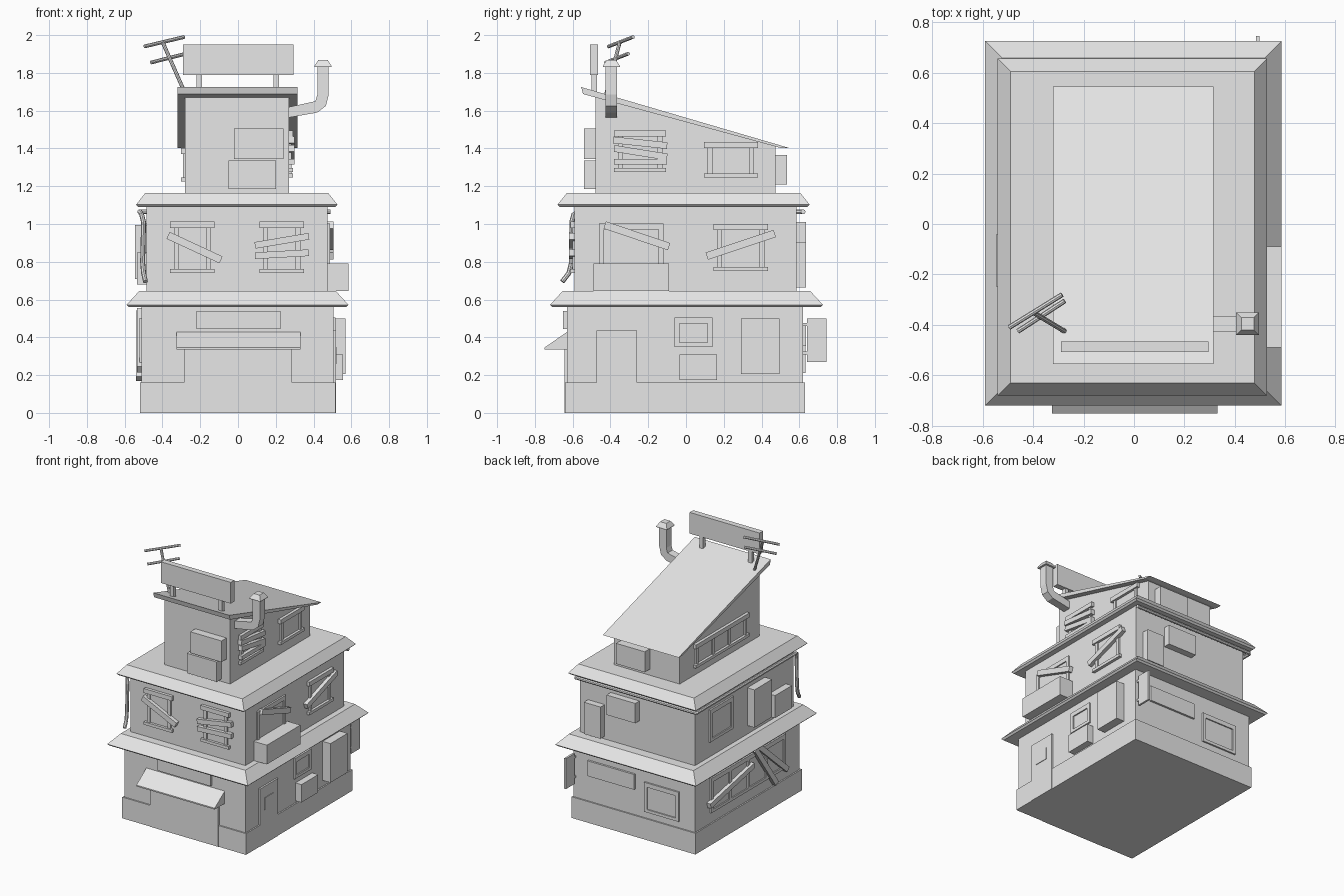
import bpy, bmesh, math
from mathutils import Vector

if "Cube" in bpy.data.objects:
    bpy.data.objects.remove(bpy.data.objects["Cube"], do_unlink=True)

grey = bpy.data.materials.new("plain_grey")
grey.use_nodes = True
grey.diffuse_color = (0.8, 0.8, 0.8, 1)
grey.node_tree.nodes["Principled BSDF"].inputs["Base Color"].default_value = (0.8, 0.8, 0.8, 1)


def finish(name, bm):
    bmesh.ops.recalc_face_normals(bm, faces=bm.faces[:])
    mesh = bpy.data.meshes.new(name)
    bm.to_mesh(mesh)
    bm.free()
    mesh.materials.append(grey)
    obj = bpy.data.objects.new(name, mesh)
    bpy.context.collection.objects.link(obj)
    return obj


def loft(name, rings):
    """Join matching loops of points and cap both ends."""
    bm = bmesh.new()
    loops = [[bm.verts.new(p) for p in ring] for ring in rings]
    n = len(loops[0])
    for a, b in zip(loops, loops[1:]):
        for i in range(n):
            j = (i + 1) % n
            bm.faces.new((a[i], a[j], b[j], b[i]))
    bm.faces.new(loops[0])
    bm.faces.new(loops[-1])
    return finish(name, bm)


def rect(u0, u1, z0, z1):
    return [(u0, z0), (u1, z0), (u1, z1), (u0, z1)]


def prism(name, axis, outline, a, b):
    """Extrude a (horizontal, z) outline along x or y from a to b."""
    def at(t):
        return [(t, u, z) if axis == "x" else (u, t, z) for u, z in outline]
    return loft(name, [at(a), at(b)])


def box(name, x0, x1, y0, y1, z0, z1):
    return prism(name, "y", rect(x0, x1, z0, z1), y0, y1)


def tube(name, points, radius, sides=8):
    pts = [Vector(p) for p in points]
    rings = []
    for i, p in enumerate(pts):
        d = (pts[min(i + 1, len(pts) - 1)] - pts[max(i - 1, 0)]).normalized()
        ref = Vector((0.3, 0.2, 1)) if abs(d.z) < 0.8 else Vector((1, -1, 0))
        s = d.cross(ref).normalized()
        t = d.cross(s)
        ring = [2 * math.pi * k / sides for k in range(sides)]
        rings.append([p + radius * (math.cos(q) * s + math.sin(q) * t) for q in ring])
    return loft(name, rings)


# Wall planes: (axis, outward sign, position)
WALL = {
    "ground_front": ("y", -1, 0.63), "ground_back": ("y", 1, 0.62),
    "ground_left": ("x", 1, 0.505), "ground_right": ("x", -1, 0.51),
    "middle_front": ("y", -1, 0.59), "middle_back": ("y", 1, 0.585),
    "middle_left": ("x", 1, 0.475), "middle_right": ("x", -1, 0.485),
    "top_front": ("y", -1, 0.48), "top_back": ("y", 1, 0.475),
    "top_left": ("x", 1, 0.27), "top_right": ("x", -1, 0.28),
}


def mount(name, wall, outline, depth):
    axis, sign, pos = WALL[wall]
    return prism(f"{wall}_{name}", axis, outline, sign * (pos - 0.005), sign * (pos + depth))


def board(wall, start, end, width=0.04, depth=0.03):
    a, b = Vector(start), Vector(end)
    d = (b - a).normalized()
    n = Vector((-d.y, d.x)) * width / 2
    mount("board", wall, [a - n, b - n, b + n, a + n], depth)


def window(wall, u0, u1, z0, z1, bars=0, ledges=True):
    mount("window_pane", wall, rect(u0, u1, z0, z1), 0.003)
    w = 0.025
    for i in range(bars + 2):
        u = u0 + (u1 - u0 - w) * i / (bars + 1)
        mount("window_bar", wall, rect(u, u + w, z0, z1), 0.012)
    over = 0.02 if ledges else 0
    for z, h in ((z0 - 0.01, 0.022), (z1 - 0.03, 0.033)):
        mount("window_ledge", wall, rect(u0 - over, u1 + over, z, z + h), 0.022 if ledges else 0.012)


def skirt_roof(name, x0, x1, y0, y1, low, high, inset):
    def ring(i, z):
        return [(x0 + i, y0 + i, z), (x1 - i, y0 + i, z), (x1 - i, y1 - i, z), (x0 + i, y1 - i, z)]
    loft(name, [ring(0.012, low), ring(0, low + 0.012), ring(inset, high)])


# Storeys and roofs
box("plinth", -0.52, 0.515, -0.64, 0.63, 0, 0.16)
box("ground_floor", -0.51, 0.505, -0.63, 0.62, 0.16, 0.57)
skirt_roof("lower_roof", -0.59, 0.585, -0.72, 0.725, 0.56, 0.645, 0.067)
box("middle_floor", -0.485, 0.475, -0.59, 0.585, 0.64, 1.1)
skirt_roof("upper_roof", -0.54, 0.527, -0.68, 0.655, 1.09, 1.165, 0.05)
prism("top_floor", "x", [(-0.48, 1.16), (0.475, 1.16), (0.475, 1.41), (-0.48, 1.685)], -0.28, 0.27)
prism("sloped_roof", "x", [(-0.545, 1.688), (0.5, 1.403), (0.545, 1.403), (-0.555, 1.725)], -0.32, 0.315)

# Shop front
mount("shutter", "ground_front", rect(-0.285, 0.285, 0, 0.36), 0.013)
mount("sign", "ground_front", rect(-0.22, 0.225, 0.445, 0.54), 0.02)
prism("awning", "x", [(-0.625, 0.335), (-0.75, 0.335), (-0.75, 0.345), (-0.625, 0.432)], -0.325, 0.33)

# Ground floor, left wall: door, window, boxes
mount("door", "ground_left", rect(-0.475, -0.26, 0, 0.435), 0.013)
mount("door_window", "ground_left", rect(-0.425, -0.315, 0.26, 0.35), 0.017)
window("ground_left", -0.06, 0.14, 0.36, 0.503, ledges=False)
mount("low_box", "ground_left", rect(-0.035, 0.165, 0.175, 0.31), 0.05)
mount("tall_box", "ground_left", rect(0.29, 0.495, 0.205, 0.5), 0.065)

# Ground floor, back wall: window, panel, hanging sign
window("ground_back", -0.38, -0.09, 0.22, 0.43, ledges=False)
mount("panel", "ground_back", rect(-0.01, 0.38, 0.355, 0.47), 0.015)
box("hanging_sign", 0.483, 0.498, 0.64, 0.745, 0.27, 0.5)
for z in (0.31, 0.46):
    box("sign_bracket", 0.486, 0.495, 0.61, 0.65, z, z + 0.015)

# Ground floor, right wall: wide boarded window
window("ground_right", -0.45, 0.44, 0.25, 0.5, bars=3, ledges=False)
board("ground_right", (0.475, 0.31), (-0.05, 0.42))
board("ground_right", (-0.11, 0.54), (-0.46, 0.23), depth=0.025)
board("ground_right", (-0.07, 0.53), (-0.32, 0.18))

# Middle floor, front windows
for u in (-0.34, 0.135):
    window("middle_front", u, u + 0.195, 0.75, 1.01)
board("middle_front", (-0.37, 0.94), (-0.09, 0.81))
board("middle_front", (0.09, 0.887), (0.375, 0.935), 0.035)
board("middle_front", (0.09, 0.832), (0.375, 0.848), 0.035)

# Middle floor, left wall: balcony opening and boarded window
window("middle_left", -0.46, -0.12, 0.66, 1.0, ledges=False)
mount("balcony", "middle_left", rect(-0.49, -0.09, 0.645, 0.79), 0.11)
board("middle_left", (-0.43, 0.995), (-0.09, 0.88))
window("middle_left", 0.165, 0.415, 0.76, 0.997)
board("middle_left", (0.11, 0.83), (0.47, 0.95))

# Middle floor, back and right wall boxes
mount("tall_box", "middle_back", rect(0.27, 0.41, 0.665, 0.905), 0.05)
mount("wide_box", "middle_back", rect(-0.02, 0.22, 0.86, 1.01), 0.05)
window("middle_right", 0.14, 0.42, 0.77, 1.0, ledges=False)
mount("tall_box", "middle_right", rect(-0.25, -0.04, 0.71, 0.995), 0.06)
mount("small_box", "middle_right", rect(-0.5, -0.3, 0.68, 0.85), 0.05)

# Top floor fittings
mount("upper_plate", "top_front", rect(-0.02, 0.24, 1.345, 1.505), 0.06)
mount("lower_plate", "top_front", rect(-0.05, 0.2, 1.185, 1.335), 0.06)
mount("box", "top_back", rect(-0.03, 0.21, 1.21, 1.365), 0.06)
window("top_left", -0.36, -0.125, 1.285, 1.492)
board("top_left", (-0.385, 1.445), (-0.1, 1.415), 0.035)
board("top_left", (-0.38, 1.4), (-0.1, 1.355), 0.035)
board("top_left", (-0.38, 1.33), (-0.1, 1.33), 0.03)
window("top_left", 0.115, 0.36, 1.255, 1.432)
window("top_right", -0.31, 0.29, 1.235, 1.4, bars=2)

# Roof sign on two posts
box("roof_sign", -0.29, 0.295, -0.508, -0.465, 1.79, 1.95)
for x in (-0.205, 0.203):
    box("sign_post", x - 0.015, x + 0.015, -0.5, -0.472, 1.68, 1.8)

# Square bent chimney with a flared cap
prism("chimney", "y", [(0.25, 1.56), (0.42, 1.59), (0.465, 1.625), (0.48, 1.685), (0.48, 1.84),
                       (0.42, 1.84), (0.42, 1.685), (0.41, 1.65), (0.25, 1.615)], -0.425, -0.365)
loft("chimney_cap", [[(0.45 + sx * r, -0.395 + sy * r, z)
                      for sx, sy in ((-1, -1), (1, -1), (1, 1), (-1, 1))]
                     for r, z in ((0.045, 1.83), (0.045, 1.837), (0.025, 1.868))])

# Antenna
tube("antenna_mast", [(-0.275, -0.425, 1.68), (-0.40, -0.35, 1.965)], 0.01)
tube("antenna_bar", [(-0.495, -0.41, 1.94), (-0.285, -0.28, 1.99)], 0.01)
tube("antenna_bar", [(-0.46, -0.425, 1.855), (-0.275, -0.305, 1.902)], 0.01)

# Gutter and drainpipe around the back and right wall
tube("gutter", [(0.49, 0.62, 1.065), (-0.51, 0.62, 1.065), (-0.52, 0.61, 1.065), (-0.52, -0.57, 1.065),
                (-0.51, -0.595, 1.05), (-0.5, -0.605, 1.01), (-0.505, -0.605, 0.8),
                (-0.5, -0.62, 0.74), (-0.49, -0.655, 0.695)], 0.013)
